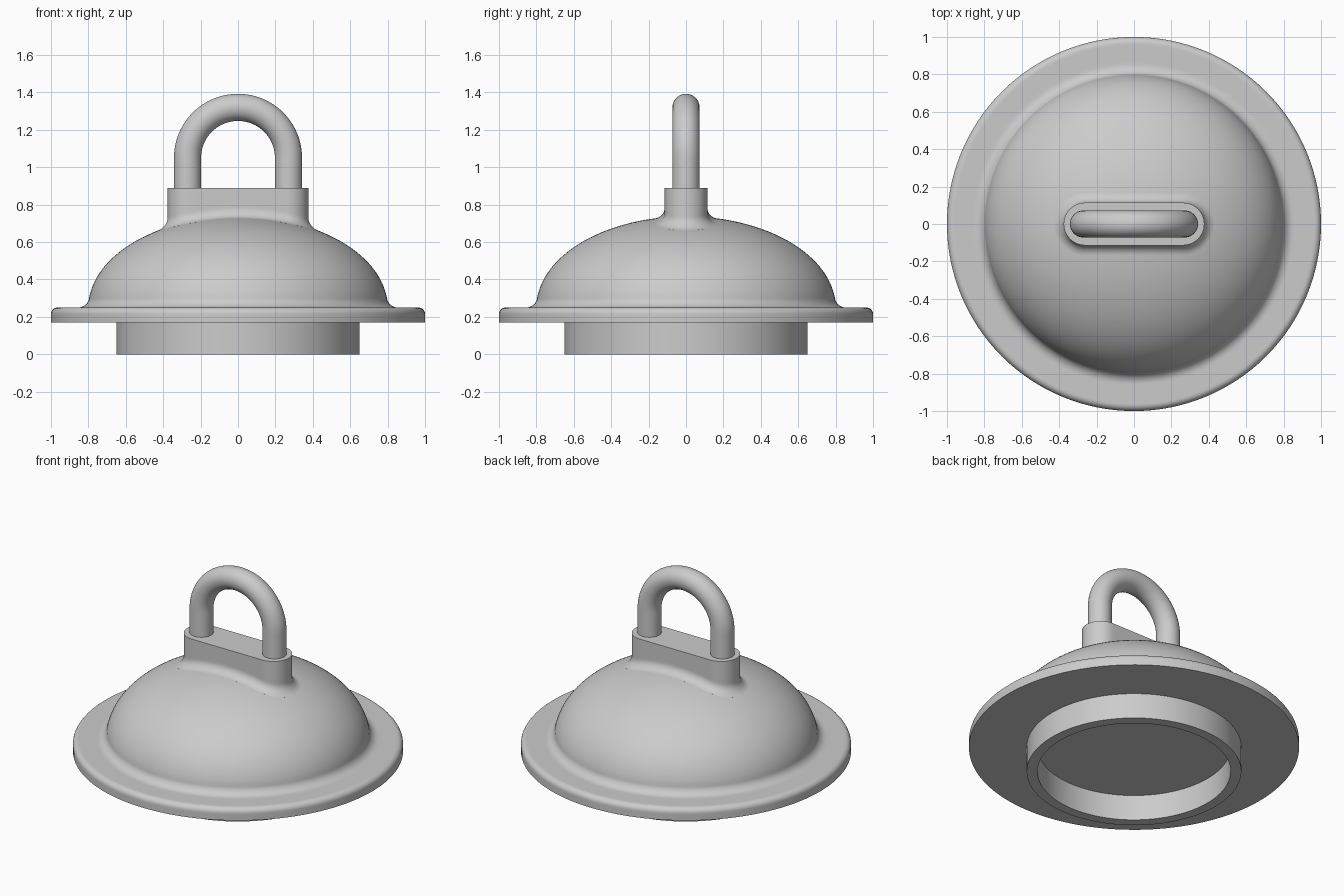
import bpy, bmesh
from math import sin, cos, pi, sqrt, radians

cube = bpy.data.objects.get("Cube")
if cube:
    bpy.data.objects.remove(cube)

grey = bpy.data.materials.new("light grey")
grey.use_nodes = True
colour = (0.6, 0.6, 0.6, 1)
grey.diffuse_color = colour
grey.node_tree.nodes["Principled BSDF"].inputs["Base Color"].default_value = colour


def loft(name, rings):
    """Skin a list of closed rings, cap both ends and smooth the curves."""
    bm = bmesh.new()
    loops = [[bm.verts.new(p) for p in ring] for ring in rings]
    n = len(loops[0])
    for a, b in zip(loops, loops[1:]):
        for i in range(n):
            j = (i + 1) % n
            bm.faces.new((a[i], a[j], b[j], b[i]))
    bm.faces.new(loops[0])
    bm.faces.new(loops[-1])
    bmesh.ops.recalc_face_normals(bm, faces=bm.faces)
    mesh = bpy.data.meshes.new(name)
    bm.to_mesh(mesh)
    bm.free()
    mesh.materials.append(grey)
    obj = bpy.data.objects.new(name, mesh)
    bpy.context.collection.objects.link(obj)
    bpy.ops.object.select_all(action='DESELECT')
    obj.select_set(True)
    bpy.context.view_layer.objects.active = obj
    bpy.ops.object.shade_smooth_by_angle(angle=radians(30))
    return obj


def arc(cx, cz, r, start, end, steps=8):
    angles = [radians(start + (end - start) * i / steps) for i in range(steps + 1)]
    return [(cx + r * cos(a), cz + r * sin(a)) for a in angles]


DOME_R, DOME_H, RIM_TOP, RIM_BOTTOM = 0.8, 0.487, 0.25, 0.17


def dome_z(r):
    return RIM_TOP + DOME_H * sqrt(1 - (r / DOME_R) ** 2)


# Lid body: hollow locating ring, flange, fillet and dome in one turned profile
profile = [(0.3, RIM_BOTTOM), (0.585, RIM_BOTTOM), (0.585, 0), (0.65, 0),
           (0.65, RIM_BOTTOM), (1, RIM_BOTTOM), (1, 0.205)]
profile += arc(0.965, 0.215, 0.035, 0, 90)
profile += [(0.955, RIM_TOP), (0.865, RIM_TOP)]
profile += arc(0.855, 0.31, 0.06, 270, 180)
for i in range(1, 31):
    a = radians(8 + 79 * i / 30)
    profile.append((DOME_R * cos(a), RIM_TOP + DOME_H * sin(a)))
SIDES = 128
loft("lid_body", [[(r * cos(2 * pi * k / SIDES), r * sin(2 * pi * k / SIDES), z)
                   for k in range(SIDES)] for r, z in profile])

# Handle mount: stadium block whose flared foot follows the dome
HALF_W, HALF_STRAIGHT, MOUNT_TOP, FILLET = 0.114, 0.262, 0.89, 0.05


def stadium(offset):
    pts = []
    for side, start in ((1, -pi / 2), (-1, pi / 2)):
        for i in range(25):
            a = start + pi * i / 24
            pts.append((side * HALF_STRAIGHT + (HALF_W + offset) * cos(a),
                        (HALF_W + offset) * sin(a)))
        # Divide the straight side so the foot can bend over the dome
        for i in range(1, 16):
            pts.append((side * HALF_STRAIGHT * (1 - i / 8),
                        side * (HALF_W + offset)))
    return pts


def foot_ring(offset, height):
    return [(x, y, dome_z(sqrt(x * x + y * y)) + height) for x, y in stadium(offset)]


rings = [foot_ring(FILLET, -0.02)]
for i in range(9):
    t = pi / 2 * i / 8
    rings.append(foot_ring(FILLET * (1 - sin(t)), FILLET * (1 - cos(t))))
rings.append(foot_ring(0, FILLET + 0.01))
rings.append([(x, y, MOUNT_TOP) for x, y in stadium(0)])
loft("handle_mount", rings)

# Handle: round bar swept along an upright arch
BAR, ARCH_R, ARCH_Z = 0.0725, 0.27, 1.05


def bar_ring(x, z, a):
    ring = []
    for k in range(40):
        t = 2 * pi * k / 40
        out = BAR * cos(t)
        ring.append((x + out * cos(a), BAR * sin(t), z + out * sin(a)))
    return ring


path = [(ARCH_R, MOUNT_TOP - 0.03, 0)]
for i in range(49):
    a = pi * i / 48
    path.append((ARCH_R * cos(a), ARCH_Z + ARCH_R * sin(a), a))
path.append((-ARCH_R, MOUNT_TOP - 0.03, pi))
loft("handle", [bar_ring(*p) for p in path])
